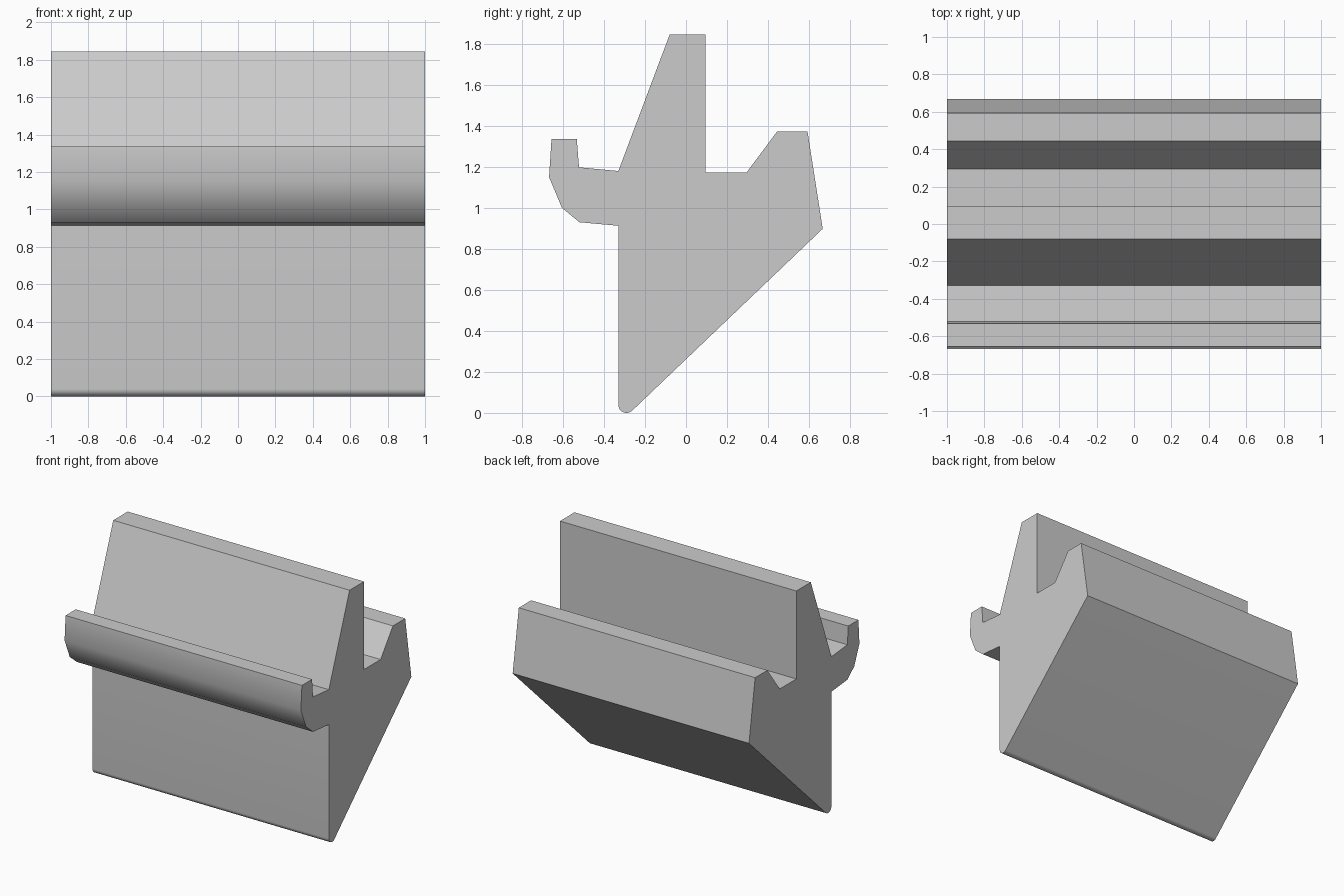
import bpy
import bmesh
from math import radians, sin, cos

cube = bpy.data.objects.get("Cube")
if cube:
    bpy.data.objects.remove(cube, do_unlink=True)


def make_material(name, colour):
    mat = bpy.data.materials.new(name)
    mat.use_nodes = True
    mat.diffuse_color = colour
    mat.node_tree.nodes["Principled BSDF"].inputs["Base Color"].default_value = colour
    return mat


def extrude_profile(name, profile, half_length, mat):
    """Extrude a closed (y, z) outline along x, centred on the origin."""
    bm = bmesh.new()
    outline = bm.faces.new([bm.verts.new((-half_length, y, z)) for y, z in profile])
    result = bmesh.ops.extrude_face_region(bm, geom=[outline], use_keep_orig=True)
    moved = [v for v in result["geom"] if isinstance(v, bmesh.types.BMVert)]
    bmesh.ops.translate(bm, verts=moved, vec=(2 * half_length, 0, 0))
    bmesh.ops.recalc_face_normals(bm, faces=bm.faces)
    mesh = bpy.data.meshes.new(name)
    bm.to_mesh(mesh)
    bm.free()
    mesh.materials.append(mat)
    obj = bpy.data.objects.new(name, mesh)
    bpy.context.collection.objects.link(obj)
    return obj


# Rounded bottom edge, from the upright front face round to the sloped back
radius, steps = 0.04, 12
rounded_edge = []
for i in range(steps + 1):
    angle = radians(180 + 134 * i / steps)
    rounded_edge.append((-0.29 + radius * cos(angle), radius + radius * sin(angle)))

# Back ridge, groove and tall central fin
back_and_fin = [(0.667, 0.898), (0.593, 1.372), (0.444, 1.372), (0.295, 1.172),
                (0.095, 1.172), (0.095, 1.845), (-0.08, 1.845), (-0.33, 1.18)]

# Front hook: channel, lip and curved underside
front_hook = [(-0.522, 1.198), (-0.533, 1.337), (-0.656, 1.337), (-0.668, 1.15),
              (-0.605, 1.0), (-0.52, 0.93), (-0.33, 0.913)]

grey = make_material("plain grey", (0.6, 0.6, 0.6, 1))
rail = extrude_profile("profile_rail", rounded_edge + back_and_fin + front_hook, 1, grey)

# Smooth the shallow bends, keep the real corners sharp
bpy.ops.object.select_all(action="DESELECT")
rail.select_set(True)
bpy.context.view_layer.objects.active = rail
bpy.ops.object.shade_smooth_by_angle(angle=radians(30))
